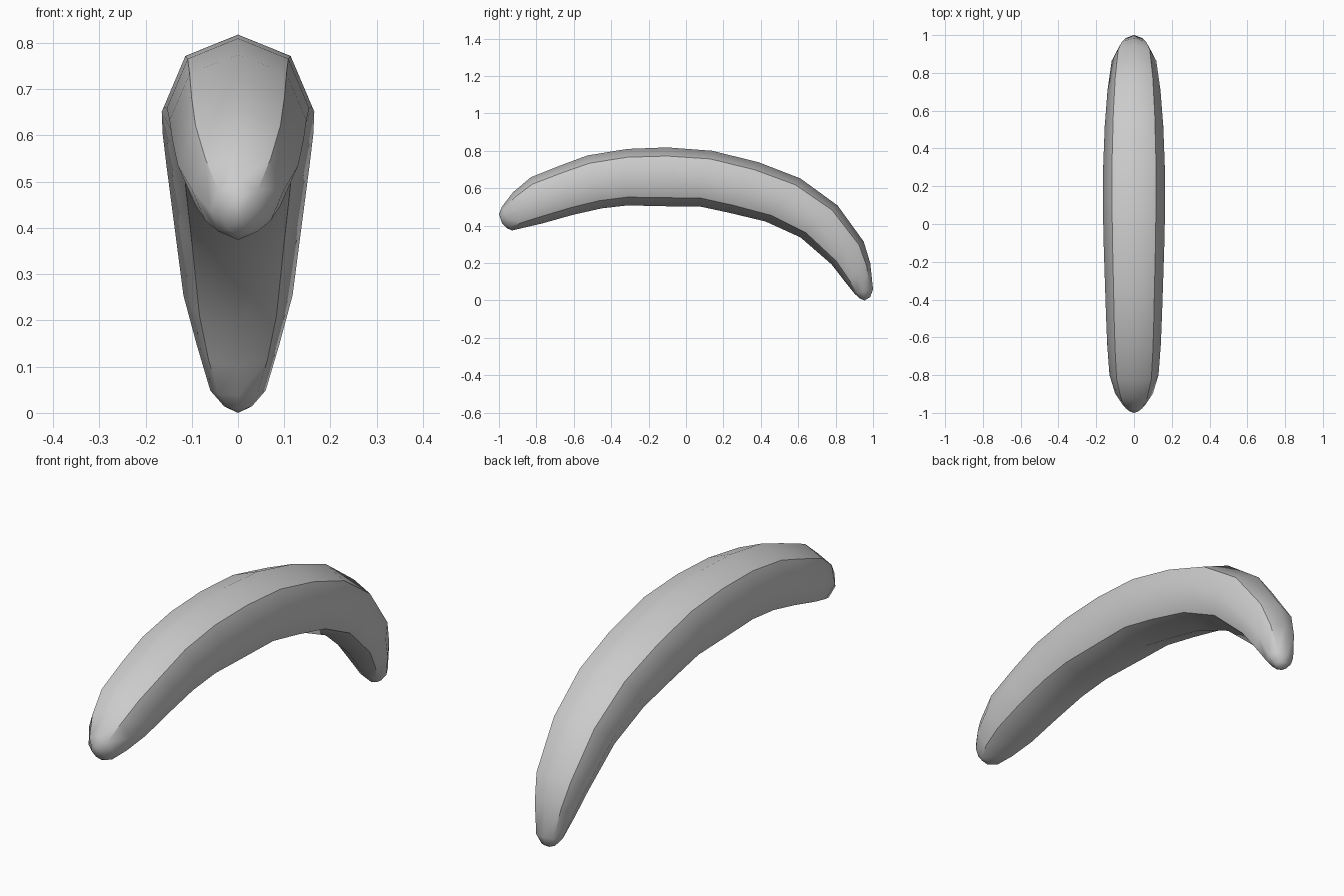
import bpy, bmesh, math
from mathutils import Vector

if "Cube" in bpy.data.objects:
    bpy.data.objects.remove(bpy.data.objects["Cube"])

# Stations along the arc: outer edge (y, z), inner edge (y, z), half width
STATIONS = [
    (-1.0, .46, -.955, .385, .03),
    (-.985, .50, -.93, .374, .06),
    (-.925, .578, -.87, .388, .10),
    (-.83, .658, -.767, .412, .13),
    (-.67, .722, -.607, .457, .142),
    (-.527, .775, -.452, .492, .148),
    (-.313, .81, -.313, .508, .154),
    (-.10, .818, -.09, .503, .161),
    (.14, .80, .07, .503, .165),
    (.39, .738, .225, .47, .163),
    (.612, .652, .425, .422, .155),
    (.81, .508, .612, .337, .14),
    (.95, .315, .778, .193, .118),
    (.985, .20, .85, .10, .09),
    (1.0, .06, .90, .037, .06),
    (.985, .018, .93, .01, .03),
]
SIDES = 8

grey = bpy.data.materials.new("plain grey")
grey.diffuse_color = (.6, .6, .6, 1)
grey.use_nodes = True
grey.node_tree.nodes["Principled BSDF"].inputs["Base Color"].default_value = grey.diffuse_color

# Curved body lofted through octagonal sections
bm = bmesh.new()
rings = []
for oy, oz, iy, iz, w in STATIONS:
    outer, inner = Vector((0, oy, oz)), Vector((0, iy, iz))
    mid, up = (outer + inner) / 2, (outer - inner) / 2
    ring = []
    for k in range(SIDES):
        a = math.tau * k / SIDES
        ring.append(bm.verts.new(mid + up * math.cos(a) + Vector((w * math.sin(a), 0, 0))))
    rings.append(ring)
for a, b in zip(rings, rings[1:]):
    for k in range(SIDES):
        n = (k + 1) % SIDES
        bm.faces.new((a[k], a[n], b[n], b[k]))

# Rounded tips
for ring, tip in ((rings[0], (0, -.985, .415)), (rings[-1], (0, .955, 0))):
    v = bm.verts.new(tip)
    for k in range(SIDES):
        bm.faces.new((ring[k], ring[(k + 1) % SIDES], v))
bmesh.ops.recalc_face_normals(bm, faces=bm.faces)
for f in bm.faces:
    f.smooth = True

# Four lengthwise creases between top, sides and underside
for a, b in zip(rings[1:-1], rings[2:-1]):
    for k in range(1, SIDES, 2):
        bm.edges.get((a[k], b[k])).smooth = False

mesh = bpy.data.meshes.new("curved_body")
bm.to_mesh(mesh)
bm.free()
mesh.materials.append(grey)
bpy.context.collection.objects.link(bpy.data.objects.new("curved_body", mesh))
